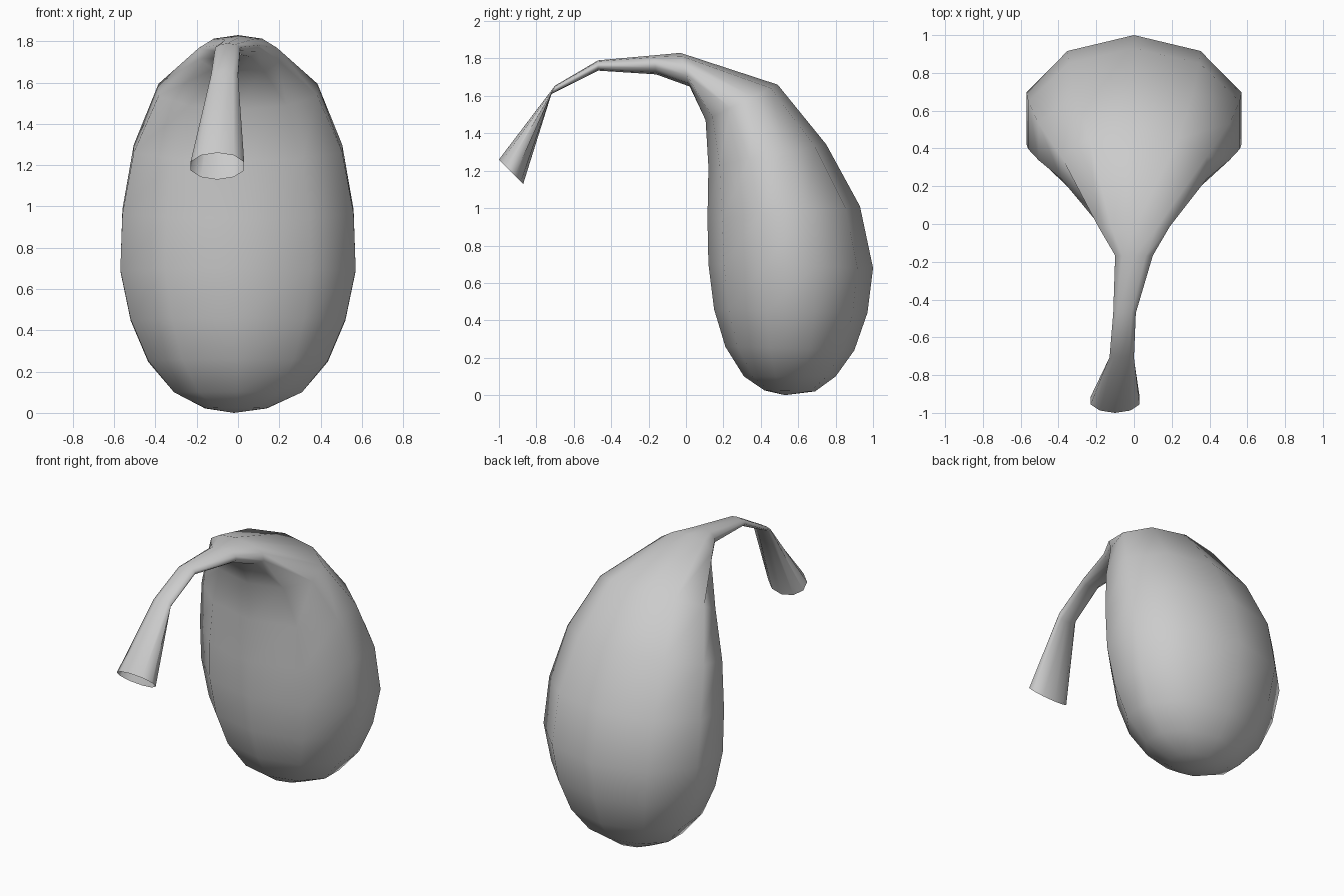
import bpy, bmesh, math
from mathutils import Vector

if "Cube" in bpy.data.objects:
    bpy.data.objects.remove(bpy.data.objects["Cube"])

SIDES = 10

# Each ring: centre x, half width, front (y, z), back (y, z)
RINGS = [
    (-0.01, 0.15, (0.42, 0.025), (0.69, 0.02)),   # bulb bottom
    (0.0, 0.31, (0.31, 0.10), (0.80, 0.10)),
    (0.0, 0.435, (0.21, 0.26), (0.90, 0.24)),
    (0.0, 0.52, (0.15, 0.46), (0.97, 0.44)),
    (0.0, 0.57, (0.12, 0.70), (1.0, 0.68)),
    (0.0, 0.56, (0.115, 0.94), (0.93, 1.01)),
    (0.0, 0.505, (0.12, 1.22), (0.75, 1.34)),
    (0.0, 0.385, (0.105, 1.47), (0.49, 1.66)),    # shoulder
    (0.0, 0.19, (0.02, 1.65), (-0.03, 1.83)),     # neck root
    (0.0, 0.10, (-0.16, 1.715), (-0.17, 1.817)),
    (-0.05, 0.06, (-0.47, 1.735), (-0.47, 1.79)),
    (-0.065, 0.065, (-0.72, 1.61), (-0.70, 1.655)),  # pinch
    (-0.10, 0.13, (-0.87, 1.13), (-1.0, 1.26)),   # open flared mouth
]

grey = bpy.data.materials.new("grey")
grey.diffuse_color = (0.6, 0.6, 0.6, 1)
grey.use_nodes = True
grey.node_tree.nodes["Principled BSDF"].inputs["Base Color"].default_value = grey.diffuse_color


def add_ring(bm, cx, half, front, back):
    f, b = Vector((cx, *front)), Vector((cx, *back))
    mid, depth = (f + b) / 2, (b - f) / 2
    # widen so that the outermost corners reach the half width
    rx = half / math.cos(math.pi / SIDES)
    ring = []
    for i in range(SIDES):
        a = math.pi / 2 + i * math.tau / SIDES
        ring.append(bm.verts.new(mid + Vector((rx * math.cos(a), 0, 0)) + depth * math.sin(a)))
    return ring


# One continuous skin: bulb, bent neck and open mouth
bm = bmesh.new()
rings = [add_ring(bm, *r) for r in RINGS]
pole = bm.verts.new((-0.02, 0.53, 0))
for i in range(SIDES):
    j = (i + 1) % SIDES
    bm.faces.new((pole, rings[0][j], rings[0][i]))
    for lo, hi in zip(rings, rings[1:]):
        bm.faces.new((lo[i], lo[j], hi[j], hi[i]))
bmesh.ops.recalc_face_normals(bm, faces=bm.faces)
for face in bm.faces:
    face.smooth = True

mesh = bpy.data.meshes.new("bulb_with_neck")
bm.to_mesh(mesh)
bm.free()
mesh.materials.append(grey)
bpy.context.collection.objects.link(bpy.data.objects.new("bulb_with_neck", mesh))
